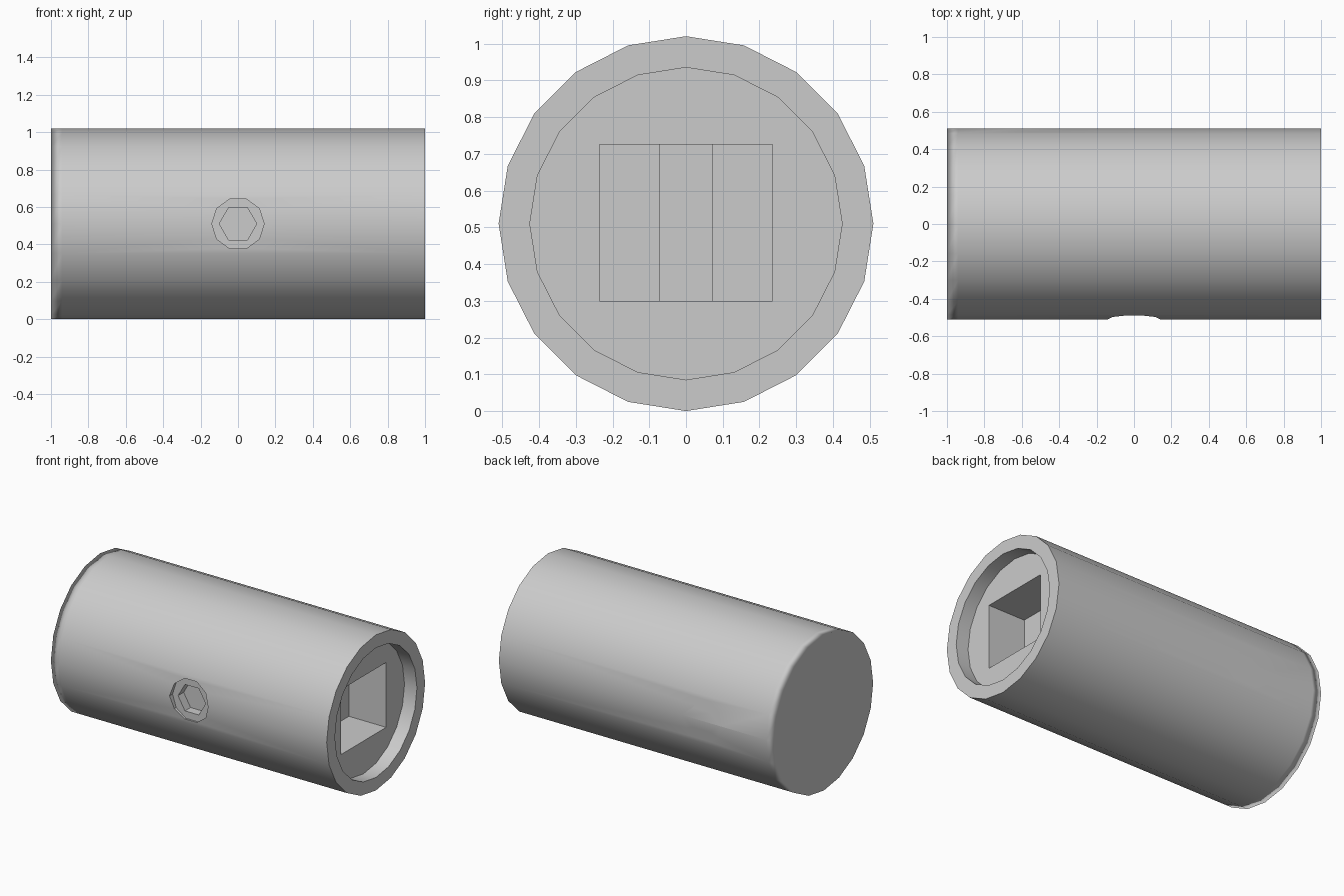
import bpy
import bmesh
from math import pi
from mathutils import Matrix

cube = bpy.data.objects.get("Cube")
if cube:
    bpy.data.objects.remove(cube)

MID = 0.51  # height of the barrel axis

grey = bpy.data.materials.new("plain_grey")
grey.use_nodes = True
grey.diffuse_color = (0.6, 0.6, 0.6, 1)
grey.node_tree.nodes["Principled BSDF"].inputs["Base Color"].default_value = (0.6, 0.6, 0.6, 1)


def make_object(name, bm):
    bmesh.ops.recalc_face_normals(bm, faces=bm.faces)
    mesh = bpy.data.meshes.new(name)
    bm.to_mesh(mesh)
    bm.free()
    mesh.materials.append(grey)
    obj = bpy.data.objects.new(name, mesh)
    bpy.context.collection.objects.link(obj)
    return obj


def prism(name, sides, radius, start, end, axis, offset=0.0):
    """Prism from start to end along x or y, with a corner on the z or x axis."""
    bm = bmesh.new()
    bmesh.ops.create_cone(bm, cap_ends=True, segments=sides, radius1=radius,
                          radius2=radius, depth=abs(end - start))
    middle = (start + end) / 2
    if axis == 'X':
        place = Matrix.Translation((middle, 0, MID)) @ Matrix.Rotation(pi / 2, 4, 'Y')
    else:
        # a quarter turn puts a corner on the x axis
        place = (Matrix.Translation((offset, middle, MID))
                 @ Matrix.Rotation(pi / 2, 4, 'X') @ Matrix.Rotation(pi / 2, 4, 'Z'))
    bm.transform(place)
    return make_object(name, bm)


def box(name, start, end, width, low, high):
    bm = bmesh.new()
    bmesh.ops.create_cube(bm, size=1)
    bm.transform(Matrix.Translation(((start + end) / 2, 0, (low + high) / 2))
                 @ Matrix.Diagonal((end - start, width, high - low, 1)))
    return make_object(name, bm)


# Barrel, with a support loop beside the softened closed end
barrel = prism("barrel", 20, 0.51, -1, 1, 'X')
bm = bmesh.new()
bm.from_mesh(barrel.data)
bmesh.ops.bisect_plane(bm, geom=bm.verts[:] + bm.edges[:] + bm.faces[:],
                       plane_co=(-0.94, 0, 0), plane_no=(1, 0, 0))
bm.to_mesh(barrel.data)
bm.free()

# Open end: round recess, square socket and narrow slot behind it
cutters = [
    prism("end_recess_cutter", 20, 0.425, 0.91, 1.1, 'X'),
    box("socket_cutter", 0.64, 0.95, 0.47, 0.30, 0.725),
    box("slot_cutter", 0.34, 0.70, 0.142, 0.30, 0.725),
]

# Set screw seats: shallow ten-sided counterbore with a hexagonal pocket
for label, x, side in (("front", 0.0, -1), ("back", -0.465, 1)):
    cutters.append(prism(label + "_seat_cutter", 10, 0.14, side * 0.478, side * 0.6, 'Y', x))
    cutters.append(prism(label + "_hex_cutter", 6, 0.10, side * 0.42, side * 0.5, 'Y', x))

bpy.ops.object.select_all(action='DESELECT')
bpy.context.view_layer.objects.active = barrel
barrel.select_set(True)
for cutter in cutters:
    cutter.hide_render = True
    cut = barrel.modifiers.new(cutter.name, 'BOOLEAN')
    cut.operation = 'DIFFERENCE'
    cut.solver = 'EXACT'
    cut.object = cutter
    bpy.ops.object.modifier_apply(modifier=cut.name)
    bpy.data.objects.remove(cutter)

# Smooth the facets, leaving the closed end's rim soft
bpy.ops.object.shade_smooth_by_angle(angle=pi / 6)
mesh = barrel.data
for edge in mesh.edges:
    if all(mesh.vertices[v].co.x < -0.99 for v in edge.vertices):
        edge.use_edge_sharp = False
soft = barrel.modifiers.new("soft_rim", 'WEIGHTED_NORMAL')
soft.keep_sharp = True
